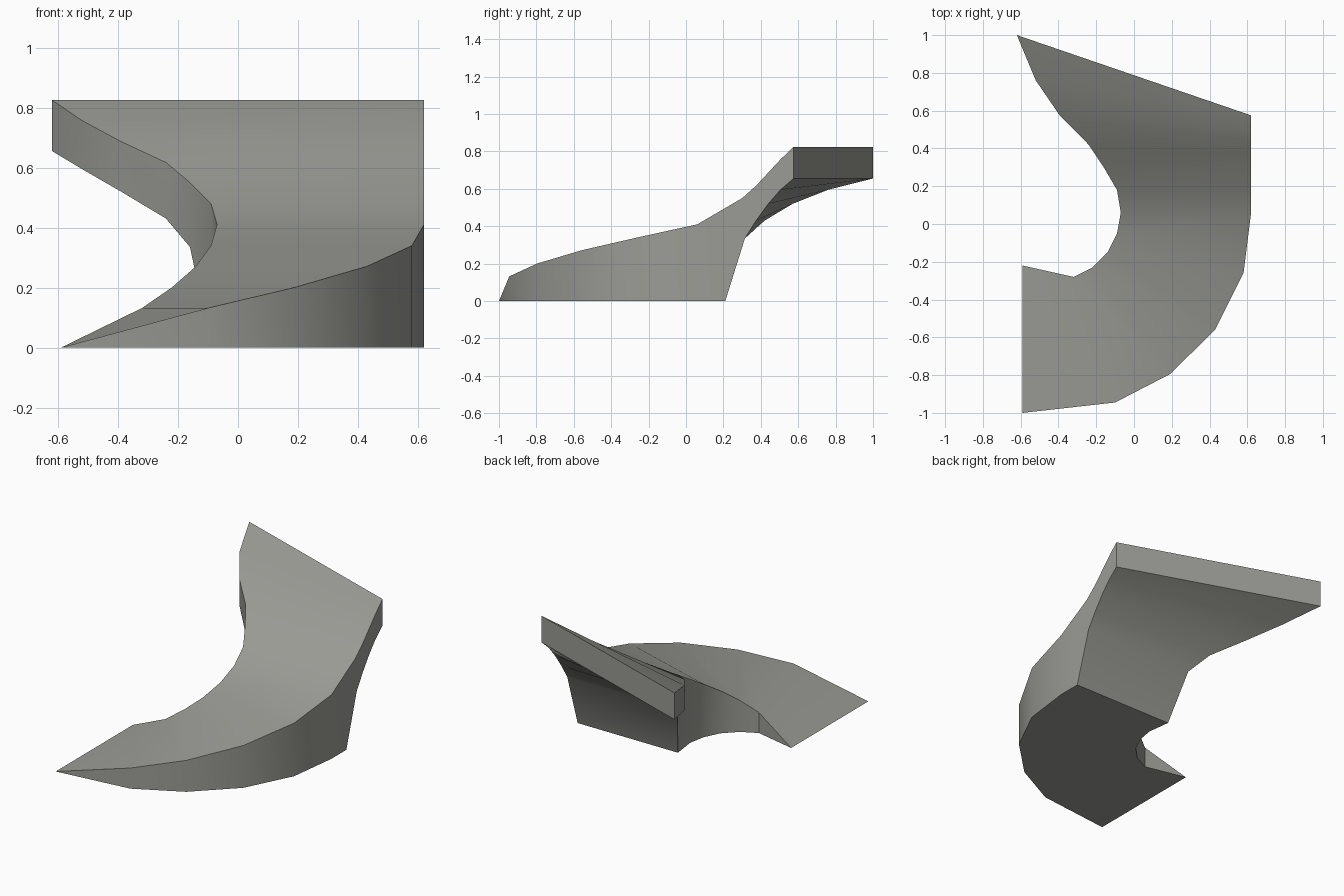
import bpy, bmesh, math

if "Cube" in bpy.data.objects:
    bpy.data.objects.remove(bpy.data.objects["Cube"])

# Stone-grey material
mat = bpy.data.materials.new("warm grey")
mat.diffuse_color = (0.33, 0.33, 0.305, 1)
mat.use_nodes = True
mat.node_tree.nodes["Principled BSDF"].inputs["Base Color"].default_value = mat.diffuse_color

# Plan of the inner and outer rails; both share one height per station
inner = [(-.59, -.22), (-.32, -.28), (-.22, -.23), (-.14, -.15), (-.09, -.05), (-.07, .06),
         (-.09, .18), (-.16, .30), (-.24, .42), (-.39, .57), (-.52, .76), (-.62, 1.0)]
outer = [(-.59, -1.0), (-.10, -.945), (.19, -.795), (.43, -.56), (.58, -.26), (.62, .06),
         (.62, .18), (.62, .30), (.62, .375), (.62, .44), (.62, .505), (.62, .575)]
top = [0, .132, .201, .271, .34, .41, .48, .55, .617, .687, .757, .825]
under = [0] * 7 + [.335, .43, .52, .595, .655]

# Curved ramp: four-cornered sections joined along the stations
bm = bmesh.new()
rings = []
for k, (a, b, zt, zb) in enumerate(zip(inner, outer, top, under)):
    dy = .03 if k == 6 else (.015 if k == 7 else 0)   # foot of the solid base reaches back a little
    rings.append([bm.verts.new(c) for c in (
        (a[0], a[1], zt), (b[0], b[1], zt),
        (b[0], b[1] + dy, zb), (a[0], a[1] + dy, zb))])
for r, s in zip(rings, rings[1:]):
    for i in range(4):
        j = (i + 1) % 4
        bm.faces.new((r[i], r[j], s[j], s[i]))
bm.faces.new(rings[-1])
bmesh.ops.remove_doubles(bm, verts=bm.verts, dist=.0005)
bmesh.ops.dissolve_degenerate(bm, edges=bm.edges, dist=.0005)
bmesh.ops.recalc_face_normals(bm, faces=bm.faces)

mesh = bpy.data.meshes.new("curved_ramp")
bm.to_mesh(mesh)
bm.free()
mesh.materials.append(mat)
ramp = bpy.data.objects.new("curved_ramp", mesh)
bpy.context.collection.objects.link(ramp)
bpy.context.view_layer.objects.active = ramp
ramp.select_set(True)
bpy.ops.object.shade_smooth_by_angle(angle=math.radians(30))
